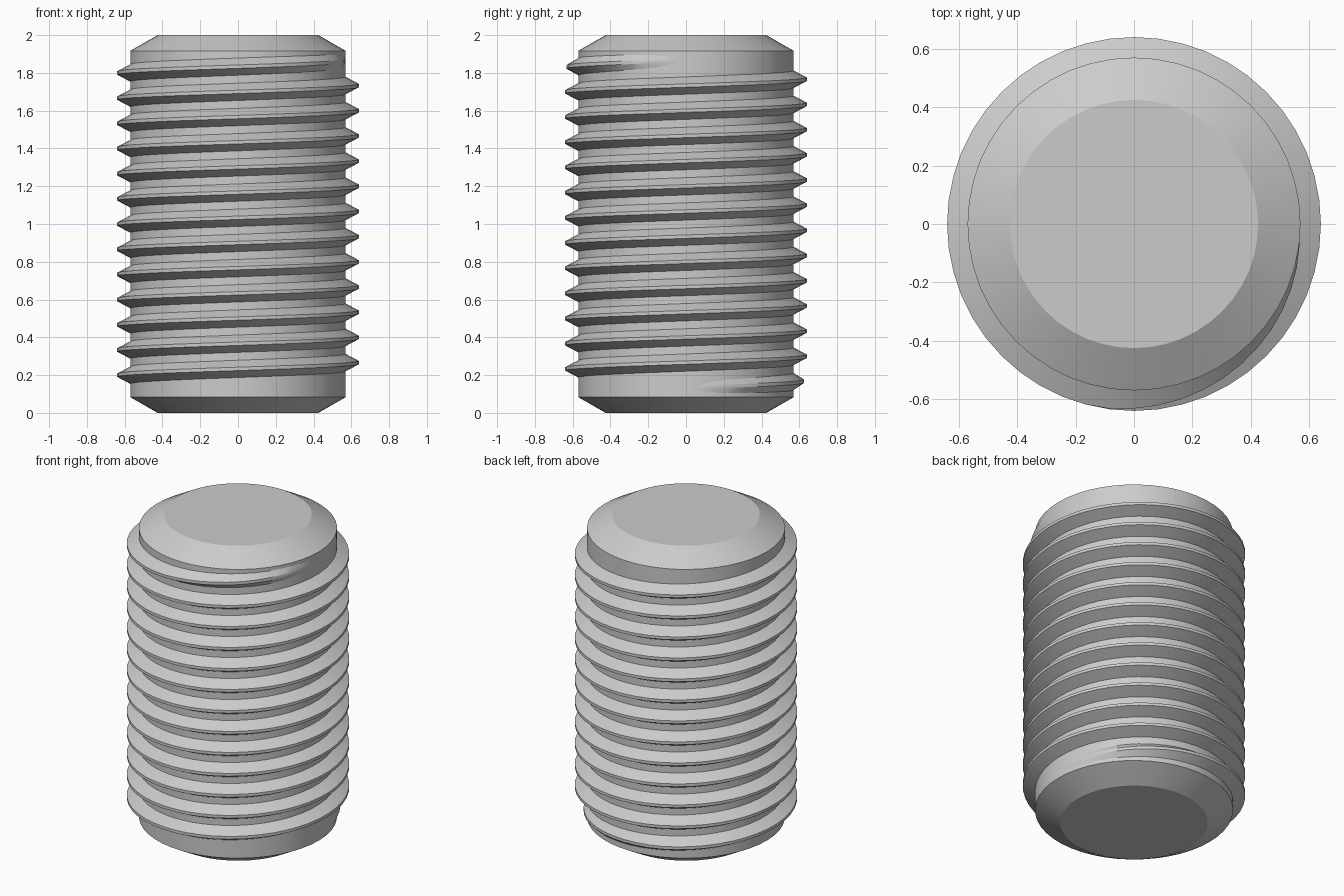
import bpy, bmesh, math

cube = bpy.data.objects.get("Cube")
if cube:
    bpy.data.objects.remove(cube, do_unlink=True)

SEG = 48            # sides per turn
CORE = 0.57         # core radius
CREST = 0.64        # thread outer radius
PITCH = 0.4 / 3
TURNS = 13
START = 0.133       # height where the thread begins

steel = bpy.data.materials.new("steel grey")
steel.use_nodes = True
colour = (0.6, 0.6, 0.6, 1)
steel.diffuse_color = colour
steel.node_tree.nodes["Principled BSDF"].inputs["Base Color"].default_value = colour


def point(radius, angle, z):
    return (radius * math.cos(angle), radius * math.sin(angle), z)


def finish(bm, name):
    bmesh.ops.recalc_face_normals(bm, faces=bm.faces)
    mesh = bpy.data.meshes.new(name)
    bm.to_mesh(mesh)
    bm.free()
    mesh.materials.append(steel)
    obj = bpy.data.objects.new(name, mesh)
    bpy.context.collection.objects.link(obj)
    bpy.ops.object.select_all(action="DESELECT")
    obj.select_set(True)
    bpy.context.view_layer.objects.active = obj
    bpy.ops.object.shade_smooth_by_angle(angle=math.radians(25))
    return obj


def bridge(bm, a, b, closed=True):
    for i in range(len(a) if closed else len(a) - 1):
        j = (i + 1) % len(a)
        bm.faces.new((a[i], a[j], b[j], b[i]))


# Chamfered core: stacked rings with flat caps
bm = bmesh.new()
rings = []
for radius, z in ((0.425, 0), (CORE, 0.083), (CORE, 1.917), (0.425, 2)):
    rings.append([bm.verts.new(point(radius, math.tau * i / SEG, z)) for i in range(SEG)])
for low, high in zip(rings, rings[1:]):
    bridge(bm, low, high)
bm.faces.new(rings[0])
bm.faces.new(rings[-1])
finish(bm, "screw_core")

# Helical thread: a trapezoid swept upward, its crest sinking into the core at both ends
bm = bmesh.new()
sections = []
root = CORE - 0.006
steps = TURNS * SEG
for i in range(steps + 1):
    angle = math.tau * i / SEG
    fade = min(1, i / (SEG * 0.32), (steps - i) / (SEG * 0.28))
    crest = root + 0.002 + (CREST - root - 0.002) * fade
    z = START + PITCH * i / SEG
    profile = ((root, -0.049), (crest, -0.009), (crest, 0.009), (root, 0.049))
    sections.append([bm.verts.new(point(r, angle, z + dz)) for r, dz in profile])
for a, b in zip(sections, sections[1:]):
    bridge(bm, a, b)
bm.faces.new(sections[0])
bm.faces.new(sections[-1])
finish(bm, "screw_thread")
